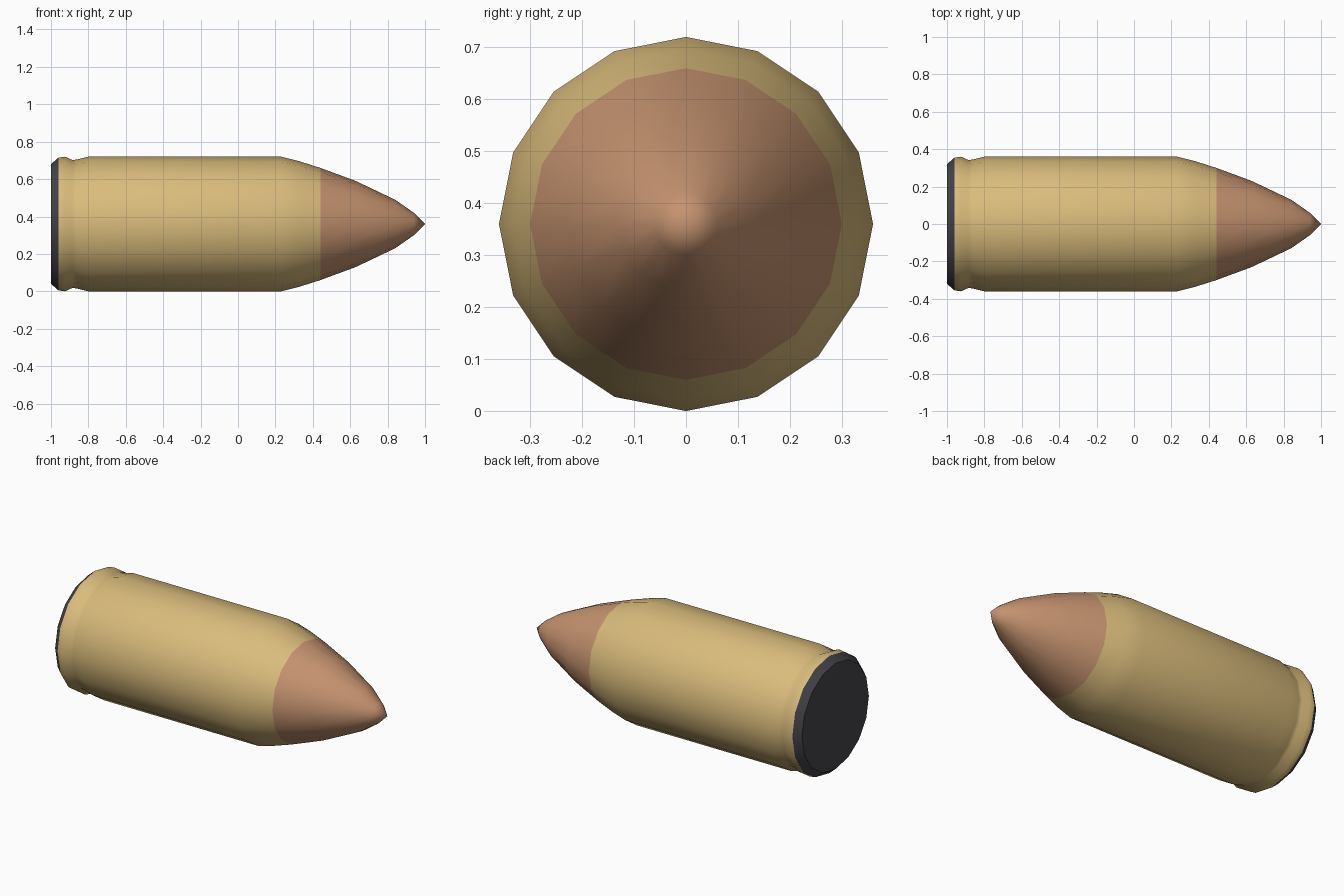
import bpy, bmesh, math

if "Cube" in bpy.data.objects:
    bpy.data.objects.remove(bpy.data.objects["Cube"])

SIDES, AXIS_Z = 16, 0.36


def material(name, rgb):
    m = bpy.data.materials.new(name)
    m.diffuse_color = (*rgb, 1)
    m.use_nodes = True
    m.node_tree.nodes["Principled BSDF"].inputs["Base Color"].default_value = m.diffuse_color
    return m


def lathe_x(name, profile, mat):
    """Revolve (x, radius) points around the long axis; radius 0 makes a point."""
    bm = bmesh.new()
    rings = []
    for x, r in profile:
        if r == 0:
            rings.append([bm.verts.new((x, 0, AXIS_Z))] * SIDES)
        else:
            angles = [2 * math.pi * i / SIDES for i in range(SIDES)]
            rings.append([bm.verts.new((x, r * math.cos(a), AXIS_Z + r * math.sin(a)))
                          for a in angles])
    for a, b in zip(rings, rings[1:]):
        for i in range(SIDES):
            j = (i + 1) % SIDES
            corners = list(dict.fromkeys((a[i], b[i], b[j], a[j])))
            # keep the winding facing away from the axis
            bm.faces.new(corners[::-1])
    mesh = bpy.data.meshes.new(name)
    bm.normal_update()
    c = next(f for f in bm.faces if abs(f.normal.x) < 0.9)
    mid = c.calc_center_median()
    if c.normal.y * mid.y + c.normal.z * (mid.z - AXIS_Z) < 0:
        bmesh.ops.reverse_faces(bm, faces=bm.faces[:])
    bm.to_mesh(mesh)
    bm.free()
    obj = bpy.data.objects.new(name, mesh)
    bpy.context.collection.objects.link(obj)
    mesh.materials.append(mat)
    bpy.ops.object.select_all(action='DESELECT')
    obj.select_set(True)
    bpy.context.view_layer.objects.active = obj
    bpy.ops.object.shade_smooth_by_angle(angle=math.radians(40))
    return obj


brass = material("brass", (0.70, 0.50, 0.20))
copper = material("copper", (0.56, 0.29, 0.16))
steel = material("dark_steel", (0.06, 0.06, 0.07))

# Flat dark base with a chamfered edge
lathe_x("base_cap", [(-1.0, 0), (-1.0, 0.32), (-0.96, 0.355)], steel)

# Brass case: rim, extractor groove, straight body, tapering shoulder
lathe_x("case", [(-0.96, 0.355), (-0.925, 0.36), (-0.885, 0.342), (-0.86, 0.345),
                 (-0.80, 0.36), (0.23, 0.36), (0.33, 0.335), (0.44, 0.30)], brass)

# Copper pointed tip
lathe_x("tip", [(0.44, 0.30), (0.63, 0.23), (0.84, 0.13), (0.94, 0.06), (1.0, 0)], copper)
